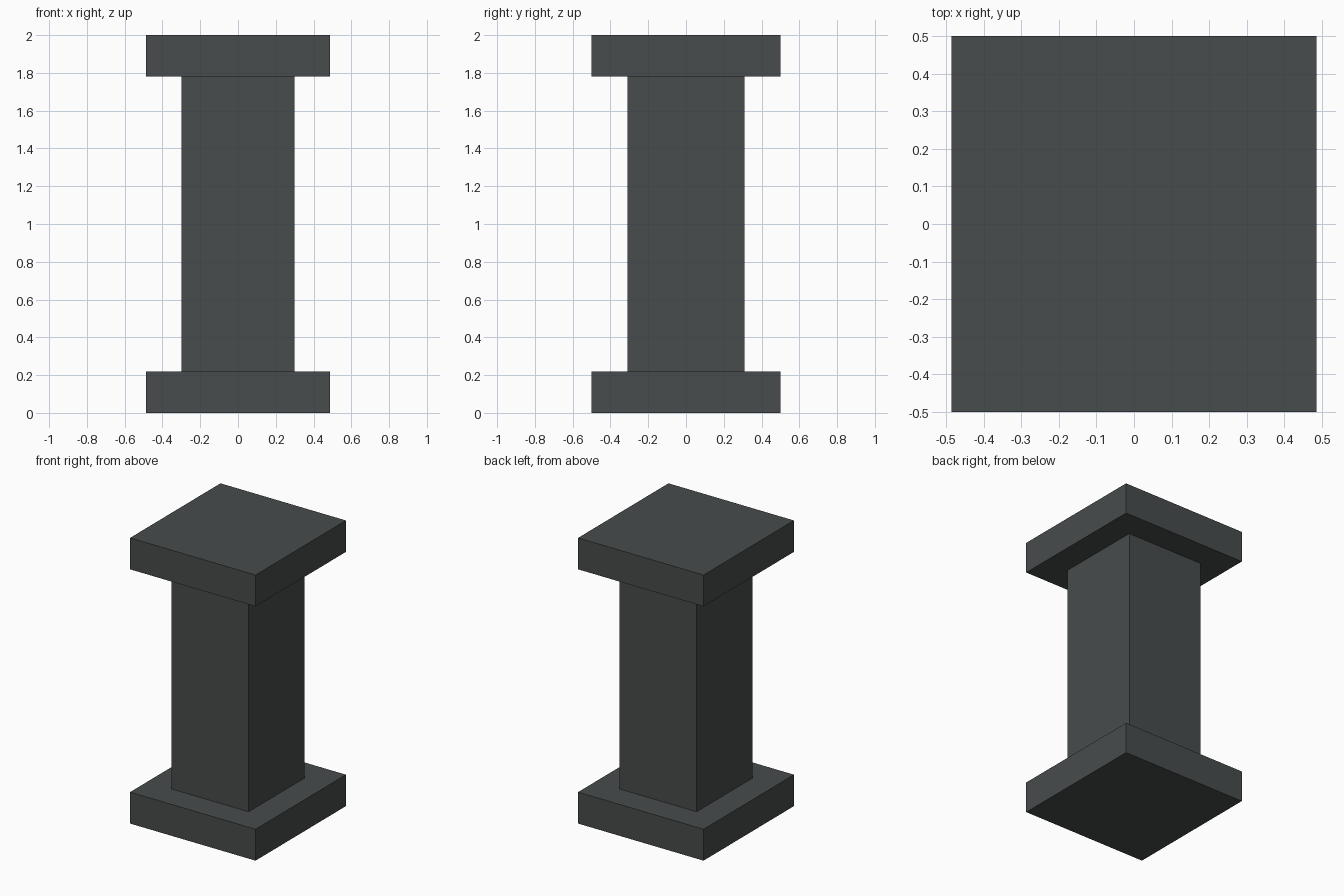
import bpy

if "Cube" in bpy.data.objects:
    bpy.data.objects.remove(bpy.data.objects["Cube"])

# Single dark slate colour
slate = bpy.data.materials.new("dark_slate_grey")
slate.diffuse_color = (0.065, 0.072, 0.072, 1.0)
slate.use_nodes = True
slate.node_tree.nodes["Principled BSDF"].inputs["Base Color"].default_value = slate.diffuse_color


def block(name, size_x, size_y, z0, z1):
    """Centred box spanning z0..z1."""
    bpy.ops.mesh.primitive_cube_add(size=1, location=(0, 0, (z0 + z1) / 2))
    ob = bpy.context.object
    ob.name = name
    ob.scale = (size_x, size_y, z1 - z0)
    bpy.ops.object.transform_apply(location=False, rotation=False, scale=True)
    ob.data.materials.append(slate)
    return ob


SLAB_X, SLAB_Y, SLAB_H = 0.972, 1.0, 0.22

# Base slab, shaft and matching cap slab
block("base_slab", SLAB_X, SLAB_Y, 0.0, SLAB_H)
block("shaft", 0.60, 0.62, SLAB_H, 2.0 - SLAB_H)
block("cap_slab", SLAB_X, SLAB_Y, 2.0 - SLAB_H, 2.0)
